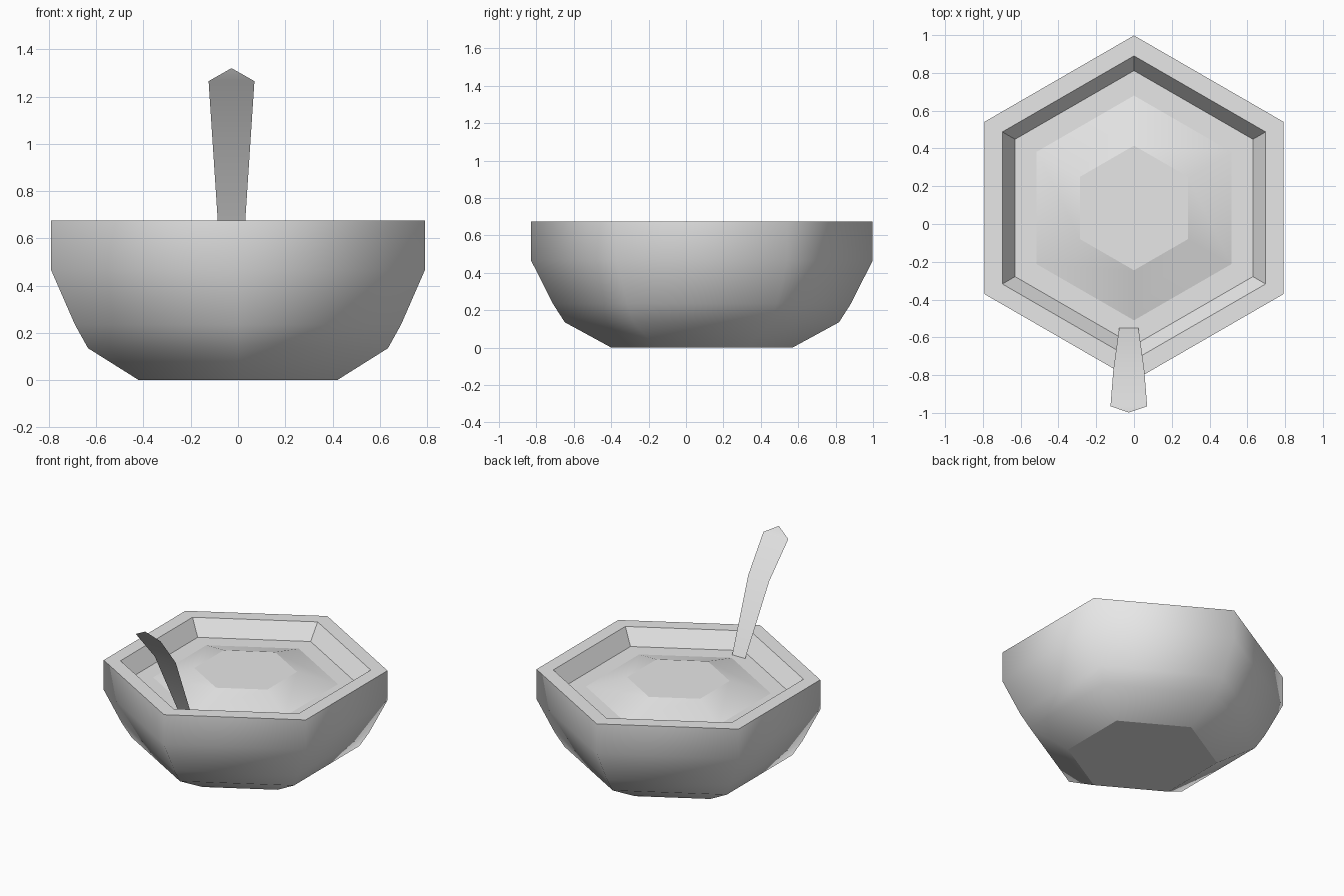
import bpy, bmesh, math

if "Cube" in bpy.data.objects:
    bpy.data.objects.remove(bpy.data.objects["Cube"])

CY = 0.085  # the bowl sits slightly behind the centre, balancing the handle

mat = bpy.data.materials.new("light_grey")
mat.diffuse_color = (0.8, 0.8, 0.8, 1.0)
mat.use_nodes = True
mat.node_tree.nodes["Principled BSDF"].inputs["Base Color"].default_value = mat.diffuse_color


def finish(bm, name):
    me = bpy.data.meshes.new(name)
    bm.to_mesh(me)
    bm.free()
    me.materials.append(mat)
    ob = bpy.data.objects.new(name, me)
    bpy.context.collection.objects.link(ob)
    return ob


def hex_loft(name, profile, smooth_bands, sharp_rings, cap_start, cap_end):
    """Loft hexagonal rings (radius, z); bands in smooth_bands are shaded smooth."""
    bm = bmesh.new()
    rings = []
    for r, z in profile:
        angles = [math.radians(90 + 60 * i) for i in range(6)]
        rings.append([bm.verts.new((r * math.cos(a), CY + r * math.sin(a), z)) for a in angles])
    for k in range(len(rings) - 1):
        a, b = rings[k], rings[k + 1]
        for i in range(6):
            j = (i + 1) % 6
            f = bm.faces.new((a[i], a[j], b[j], b[i]))
            f.smooth = k in smooth_bands
    if cap_start:
        bm.faces.new(rings[0][::-1])
    if cap_end:
        bm.faces.new(rings[-1])
    for k in sharp_rings:
        for i in range(6):
            e = bm.edges.get((rings[k][i], rings[k][(i + 1) % 6]))
            e.smooth = False
    return finish(bm, name)


# Bowl: smooth outer wall, flat rim and flat inner wall
hex_loft("bowl",
         [(0.485, 0.0), (0.733, 0.135), (0.797, 0.235), (0.913, 0.465),
          (0.913, 0.675), (0.805, 0.675), (0.727, 0.566)],
         {0, 1, 2, 3}, [0, 4, 5], True, False)

# Food: flat ring with a low mound in the middle
hex_loft("food",
         [(0.727, 0.566), (0.595, 0.566), (0.33, 0.643)],
         {1}, [1, 2], False, True)

# Spoon handle: thin bent strip with a pointed end (half width, y, z)
bm = bmesh.new()
cx = -0.0275
rows = []
for w, y, z in [(0.051, -0.55, 0.566), (0.082, -0.774, 1.037), (0.097, -0.965, 1.265)]:
    rows.append([bm.verts.new((cx - w, y, z)), bm.verts.new((cx + w, y, z))])
for a, b in zip(rows, rows[1:]):
    bm.faces.new((a[0], a[1], b[1], b[0])).smooth = True
tip = bm.verts.new((cx, -0.998, 1.32))
bm.faces.new((rows[-1][0], rows[-1][1], tip)).smooth = True
finish(bm, "spoon_handle")
